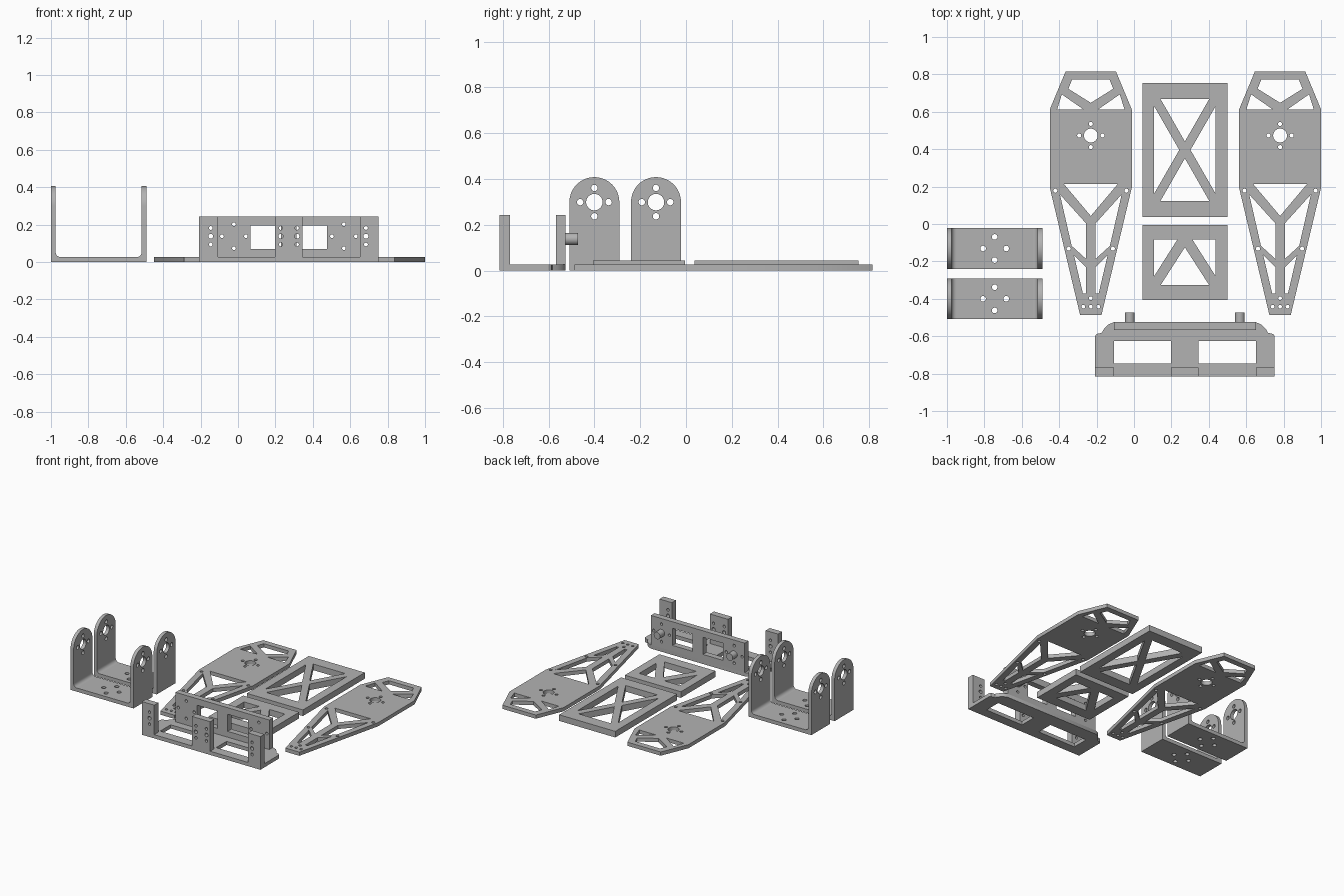
import bpy
import bmesh
import math

cube = bpy.data.objects.get("Cube")
if cube:
    bpy.data.objects.remove(cube, do_unlink=True)

grey = bpy.data.materials.new("plain grey")
grey.use_nodes = True
colour = (0.45, 0.45, 0.45, 1)
grey.diffuse_color = colour
grey.node_tree.nodes["Principled BSDF"].inputs["Base Color"].default_value = colour

# Maps a flat shape (u, v) and its thickness w to the axis it is extruded along
AXES = {
    "x": lambda u, v, w: (w, u, v),
    "y": lambda u, v, w: (u, w, v),
    "z": lambda u, v, w: (u, v, w),
}


def circle(u, v, r, n=24):
    step = math.tau / n
    return [(u + r * math.cos(i * step), v + r * math.sin(i * step)) for i in range(n)]


def ring(u, v, spread, r):
    """Four holes around a centre."""
    return [circle(u + a * spread, v + b * spread, r)
            for a, b in ((1, 0), (-1, 0), (0, 1), (0, -1))]


def rect(u0, u1, v0, v1):
    return [(u0, v0), (u1, v0), (u1, v1), (u0, v1)]


def flip(points):
    return [(-u, v) for u, v in points]


def both(*shapes):
    """Shapes together with their mirror images."""
    return [s for shape in shapes for s in (shape, flip(shape))]


def plate(name, outline, holes, start, end, axis="z", offset=(0, 0)):
    """A flat outline with holes, extruded from start to end along an axis."""
    curve = bpy.data.curves.new(name, "CURVE")
    curve.dimensions = "2D"
    curve.fill_mode = "BOTH"
    curve.extrude = (end - start) / 2
    for points in [outline] + holes:
        spline = curve.splines.new("POLY")
        spline.points.add(len(points) - 1)
        spline.use_cyclic_u = True
        for p, (u, v) in zip(spline.points, points):
            p.co = (u, v, 0, 1)
    temp = bpy.data.objects.new(name + " outline", curve)
    bpy.context.collection.objects.link(temp)
    graph = bpy.context.evaluated_depsgraph_get()
    mesh = bpy.data.meshes.new_from_object(temp.evaluated_get(graph))
    bpy.data.objects.remove(temp, do_unlink=True)
    bpy.data.curves.remove(curve)

    bm = bmesh.new()
    bm.from_mesh(mesh)
    bmesh.ops.remove_doubles(bm, verts=bm.verts, dist=0.0001)
    for vert in bm.verts:
        u, v, w = vert.co
        vert.co = AXES[axis](u + offset[0], v + offset[1], w + (start + end) / 2)
    bmesh.ops.recalc_face_normals(bm, faces=bm.faces)
    bm.to_mesh(mesh)
    bm.free()
    mesh.materials.clear()
    mesh.materials.append(grey)
    obj = bpy.data.objects.new(name, mesh)
    bpy.context.collection.objects.link(obj)
    bpy.ops.object.select_all(action="DESELECT")
    obj.select_set(True)
    bpy.context.view_layer.objects.active = obj
    bpy.ops.object.shade_smooth_by_angle(angle=math.radians(30))
    return obj


T = 0.027

# Tapered side arms with truss cut-outs
half = [(0.057, -0.48), (0.219, 0.20), (0.219, 0.62), (0.135, 0.822)]
arm_outline = half + flip(half)[::-1]
nose_hole = [(-0.10, 0.78), (0.10, 0.78), (0.12, 0.73), (0, 0.655), (-0.12, 0.73)]
nose_side = [(0.155, 0.70), (0.18, 0.62), (0.04, 0.62)]
brace_hole = [(-0.145, 0.222), (0.145, 0.222), (0, 0.05)]
upper_slot = [(0.165, 0.165), (0.025, 0.01), (0.025, -0.18), (0.102, -0.11)]
lower_slot = [(0.09, -0.16), (0.025, -0.225), (0.025, -0.365), (0.042, -0.365)]
arm_holes = [nose_hole, brace_hole, circle(0, 0.48, 0.037, 32), circle(0, -0.39, 0.01)]
arm_holes += ring(0, 0.48, 0.062, 0.011)
arm_holes += both(nose_side, upper_slot, lower_slot)
arm_holes += both(circle(0.19, 0.185, 0.011), circle(0.118, -0.125, 0.011))
arm_holes += [circle(u, -0.435, 0.01) for u in (-0.04, 0, 0.04)]
for side, x in (("right", -0.231), ("left", 0.781)):
    plate(side + "_arm", arm_outline, arm_holes, 0, T, offset=(x, -0.007))

# Rectangular frames with diagonal bracing
end_gap = [(-0.13, 0.272), (0.13, 0.272), (0, 0.045)]
side_gap = [(0.165, 0.235), (0.165, -0.235), (0.03, 0)]
other_end = [(u, -v) for u, v in end_gap]
plate("large_frame", rect(-0.227, 0.227, -0.358, 0.358),
      [end_gap, other_end] + both(side_gap), 0, 0.045, offset=(0.272, 0.396))
centre_gap = [(-0.13, -0.122), (0.13, -0.122), (0, 0.08)]
corner_gap = [(0.165, 0.122), (0.04, 0.122), (0.165, -0.075)]
plate("small_frame", rect(-0.227, 0.227, -0.2, 0.2),
      [centre_gap] + both(corner_gap), 0, 0.045, offset=(0.272, -0.205))

# U-shaped brackets: base, two arched walls, inner corner fillets
R = 0.109
arch = [(-R, 0), (R, 0)] + [
    (R * math.cos(math.pi * i / 32), 0.299 + R * math.sin(math.pi * i / 32)) for i in range(33)]
wall_holes = [circle(0, 0.299, 0.036, 32)] + ring(0, 0.299, 0.062, 0.014)
C = 0.025
fillet = [(0, 0)] + [(C - C * math.sin(a), C - C * math.cos(a))
                     for a in (math.pi / 12 * i for i in range(7))]
for label, y in (("front", -0.40), ("back", -0.131)):
    plate(label + "_bracket_base", rect(-0.23, 0.23, -R, R), ring(0, 0, 0.062, 0.015),
          0, T, offset=(-0.745, y))
    for side, x in (("right", -1.0), ("left", -0.515)):
        plate(f"{label}_bracket_{side}_wall", arch, wall_holes, x, x + C, "x", (y, 0))
    plate(label + "_bracket_right_fillet", fillet, [], y - R, y + R, "y", (-0.975, T))
    plate(label + "_bracket_left_fillet", flip(fillet), [], y - R, y + R, "y", (-0.515, T))

# Holder base with rounded shoulders and two openings
MID = 0.272
shoulder = [(0.48, -0.815), (0.48, -0.60), (0.472, -0.588), (0.445, -0.582),
            (0.432, -0.56), (0.41, -0.538), (0.38, -0.525)]
plate("holder_base", shoulder + flip(shoulder)[::-1],
      both(rect(0.073, 0.38, -0.745, -0.625)), 0, T, offset=(MID, 0))

# Holder back wall with windows, screw holes and pegs
PEG_X, PEG_Z = 0.294, 0.138
screw_holes = [h for u in (-PEG_X, PEG_X) for h in ring(u, PEG_Z, 0.064, 0.01)]
plate("holder_back_wall", rect(-0.38, 0.38, T, 0.243),
      both(rect(0.042, 0.205, 0.07, 0.195)) + screw_holes, -0.568, -0.525, "y", (MID, 0))
for side, u in (("right", -PEG_X), ("left", PEG_X)):
    plate(side + "_peg", circle(0, 0, 0.026, 32), [], -0.525, -0.472, "y", (MID + u, PEG_Z))

# Holder front posts, each with columns of screw holes
posts = (("right", -0.48, -0.38, (-0.418,)),
         ("middle", -0.075, 0.073, (-0.043, 0.043)),
         ("left", 0.38, 0.48, (0.412,)))
for label, u0, u1, columns in posts:
    holes = [circle(u, PEG_Z + dz, r) for u in columns
             for dz, r in ((-0.044, 0.01), (0, 0.013), (0.044, 0.01))]
    plate(label + "_post", rect(u0, u1, T, 0.243), holes, -0.815, -0.768, "y", (MID, 0))
